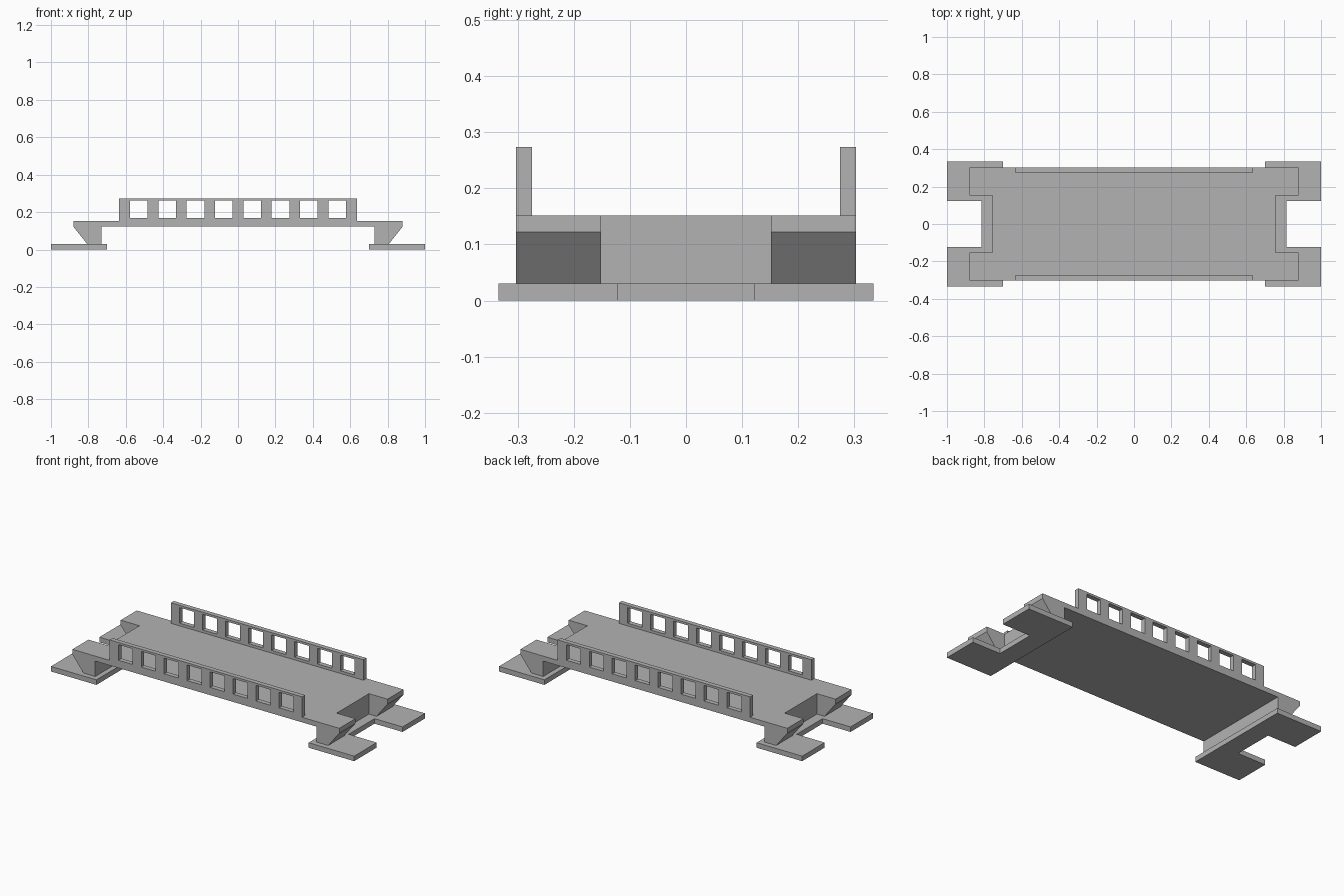
import bpy
import bmesh
from mathutils import Vector

cube = bpy.data.objects.get("Cube")
if cube:
    bpy.data.objects.remove(cube, do_unlink=True)

# Single plain material
grey = bpy.data.materials.new("plain grey")
grey.use_nodes = True
tone = (0.45, 0.45, 0.45, 1)
grey.diffuse_color = tone
grey.node_tree.nodes["Principled BSDF"].inputs["Base Color"].default_value = tone

PLATE_TOP, DECK_LOW, DECK_TOP, RAIL_TOP = 0.03, 0.122, 0.152, 0.274
HALF_WIDTH, NOTCH = 0.303, 0.152
WALL_IN, WALL_OUT = 0.73, 0.757


def extruded(name, polygons, offset):
    """Extrude a set of flat polygons sharing edges into a closed solid."""
    bm = bmesh.new()
    for poly in polygons:
        bm.faces.new([bm.verts.new(p) for p in poly])
    bmesh.ops.remove_doubles(bm, verts=bm.verts, dist=1e-5)
    result = bmesh.ops.extrude_face_region(bm, geom=bm.faces[:], use_keep_orig=True)
    moved = [g for g in result["geom"] if isinstance(g, bmesh.types.BMVert)]
    bmesh.ops.translate(bm, verts=moved, vec=Vector(offset))
    bmesh.ops.dissolve_limit(bm, angle_limit=0.01, verts=bm.verts, edges=bm.edges)
    bmesh.ops.recalc_face_normals(bm, faces=bm.faces)
    mesh = bpy.data.meshes.new(name)
    bm.to_mesh(mesh)
    bm.free()
    mesh.materials.append(grey)
    obj = bpy.data.objects.new(name, mesh)
    bpy.context.collection.objects.link(obj)
    return obj


def plan(name, points, low, high):
    return extruded(name, [[(x, y, low) for x, y in points]], (0, 0, high - low))


# Deck slab with a notch at each end
half = [(0.88, -HALF_WIDTH), (0.88, -NOTCH), (WALL_OUT, -NOTCH),
        (WALL_OUT, NOTCH), (0.88, NOTCH), (0.88, HALF_WIDTH)]
plan("deck", half + [(-x, -y) for x, y in half], DECK_LOW, DECK_TOP)

for side, s in (("left", 1), ("right", -1)):
    # U-shaped foot plate, open outwards
    foot = [(0.70, -0.334), (1, -0.334), (1, -0.122), (0.815, -0.122),
            (0.815, 0.122), (1, 0.122), (1, 0.334), (0.70, 0.334)]
    plan(f"{side}_foot_plate", [(s * x, y) for x, y in foot], 0, PLATE_TOP)

    # Cross wall under the deck between the two supports
    wall = [(WALL_IN, -NOTCH), (WALL_OUT, -NOTCH), (WALL_OUT, NOTCH), (WALL_IN, NOTCH)]
    plan(f"{side}_end_wall", [(s * x, y) for x, y in wall], PLATE_TOP, DECK_LOW)

    # Supports flaring outwards to the deck corners
    flare = [(WALL_IN, PLATE_TOP), (0.807, PLATE_TOP), (0.88, DECK_LOW), (WALL_IN, DECK_LOW)]
    for end, t in (("front", -1), ("back", 1)):
        extruded(f"{side}_{end}_support", [[(s * x, t * NOTCH, z) for x, z in flare]],
                 (0, t * (HALF_WIDTH - NOTCH), 0))

# Railings: a grid of cells with eight square openings left out
xs = [-0.635]
for i in range(8):
    centre = (i - 3.5) * 0.1515
    xs += [centre - 0.047, centre + 0.047]
xs.append(0.635)
zs = [DECK_TOP, 0.168, 0.261, RAIL_TOP]
for end, t in (("front", -1), ("back", 1)):
    cells = []
    for i in range(len(xs) - 1):
        for j in range(len(zs) - 1):
            if i % 2 == 1 and j == 1:
                continue
            y = t * HALF_WIDTH
            cells.append([(xs[i], y, zs[j]), (xs[i + 1], y, zs[j]),
                          (xs[i + 1], y, zs[j + 1]), (xs[i], y, zs[j + 1])])
    extruded(f"{end}_railing", cells, (0, -t * 0.028, 0))
